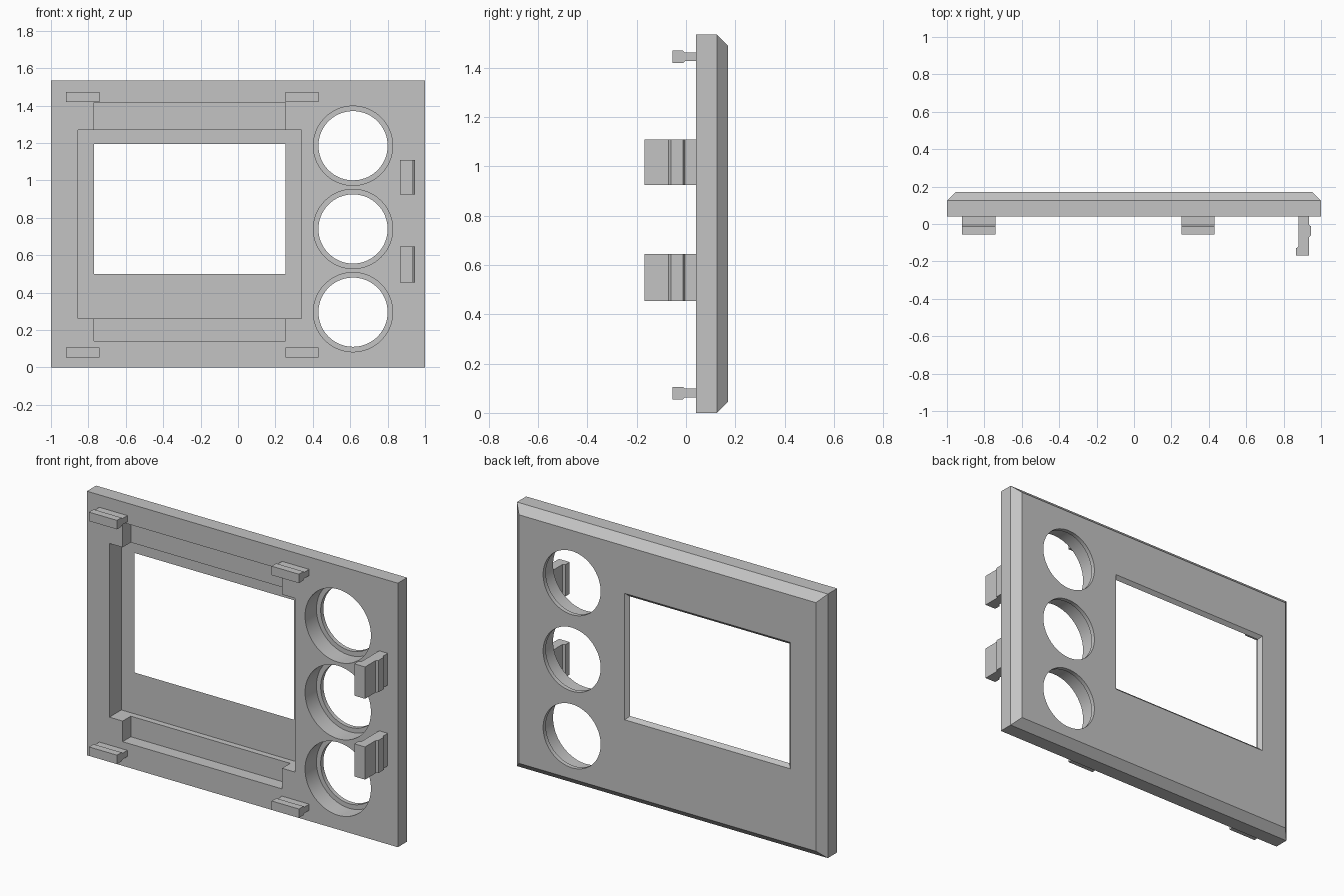
import bpy, bmesh, math
from mathutils import Matrix

cube = bpy.data.objects.get("Cube")
if cube:
    bpy.data.objects.remove(cube, do_unlink=True)

grey = bpy.data.materials.new("plain grey")
grey.use_nodes = True
grey.diffuse_color = (0.55, 0.55, 0.55, 1)
grey.node_tree.nodes["Principled BSDF"].inputs["Base Color"].default_value = grey.diffuse_color


def make_object(name, bm):
    bmesh.ops.recalc_face_normals(bm, faces=bm.faces)
    mesh = bpy.data.meshes.new(name)
    bm.to_mesh(mesh)
    bm.free()
    mesh.materials.append(grey)
    obj = bpy.data.objects.new(name, mesh)
    bpy.context.collection.objects.link(obj)
    return obj


def loft(name, rings):
    """Solid through matching rings of points, capped at both ends."""
    bm = bmesh.new()
    loops = [[bm.verts.new(p) for p in ring] for ring in rings]
    for a, b in zip(loops, loops[1:]):
        for i in range(len(a)):
            j = (i + 1) % len(a)
            bm.faces.new((a[i], a[j], b[j], b[i]))
    bm.faces.new(loops[0])
    bm.faces.new(loops[-1])
    return make_object(name, bm)


def slab(name, x0, x1, z0, z1, sections):
    """Rectangle carried through (y, growth) sections."""
    return loft(name, [[(x0 - g, y, z0 - g), (x1 + g, y, z0 - g),
                        (x1 + g, y, z1 + g), (x0 - g, y, z1 + g)]
                       for y, g in sections])


def cylinder(name, x, z, radius, y0, y1):
    bm = bmesh.new()
    place = Matrix.Translation((x, (y0 + y1) / 2, z)) @ Matrix.Rotation(math.pi / 2, 4, 'X')
    bmesh.ops.create_cone(bm, cap_ends=True, segments=72, radius1=radius,
                          radius2=radius, depth=y1 - y0, matrix=place)
    return make_object(name, bm)


# Panel with chamfered back edges
FRONT, BACK = 0.04, 0.17
HEIGHT = 1.535
panel = slab("panel", -1, 1, 0, HEIGHT, [(FRONT, 0), (0.125, 0), (BACK, -0.045)])

# Stepped screen recess, flared window and three counterbored holes
cutters = [
    slab("slot_cutter", -0.77, 0.255, 0.14, 1.415, [(-0.1, 0), (0.115, 0)]),
    slab("recess_cutter", -0.855, 0.34, 0.26, 1.27, [(-0.1, 0), (0.15, 0)]),
    slab("window_cutter", -0.77, 0.255, 0.50, 1.195, [(0.1, 0), (0.15, 0), (0.19, 0.04)]),
]
for z in (0.295, 0.74, 1.185):
    cutters.append(cylinder("bore_cutter", 0.615, z, 0.212, -0.1, 0.145))
    cutters.append(cylinder("hole_cutter", 0.615, z, 0.185, 0.0, 0.3))

for cutter in cutters:
    mod = panel.modifiers.new("cut", 'BOOLEAN')
    mod.operation = 'DIFFERENCE'
    mod.solver = 'EXACT'
    mod.object = cutter
bpy.context.view_layer.update()
cut_mesh = bpy.data.meshes.new_from_object(
    panel.evaluated_get(bpy.context.evaluated_depsgraph_get()))
panel.modifiers.clear()
panel.data = cut_mesh
for cutter in cutters:
    bpy.data.objects.remove(cutter, do_unlink=True)

# Small T-shaped clips near the four corners: half profile as (y, half height)
half = [(FRONT + 0.005, 0.018), (-0.005, 0.018), (-0.013, 0.026), (-0.055, 0.026)]
profile = half + [(y, -h) for y, h in reversed(half)]
for side, x0, x1 in (("right", -0.92, -0.74), ("left", 0.255, 0.43)):
    for level, z in (("lower", 0.08), ("upper", 1.445)):
        loft(f"{level}_{side}_clip",
             [[(x, y, z + h) for y, h in profile] for x in (x0, x1)])

# Tall snap hooks on the left edge: plan profile as (x, y)
hook = [(0.88, FRONT + 0.005), (0.935, FRONT + 0.005), (0.935, -0.005),
        (0.946, -0.012), (0.946, -0.06), (0.935, -0.07), (0.935, -0.168),
        (0.866, -0.168), (0.866, -0.13), (0.88, -0.12)]
for level, z0, z1 in (("lower", 0.455, 0.645), ("upper", 0.925, 1.11)):
    loft(f"{level}_snap_hook", [[(x, y, z) for x, y in hook] for z in (z0, z1)])

# Smooth round bores, crisp edges elsewhere
bpy.ops.object.select_all(action='DESELECT')
panel.select_set(True)
bpy.context.view_layer.objects.active = panel
bpy.ops.object.shade_smooth_by_angle(angle=math.radians(30))
